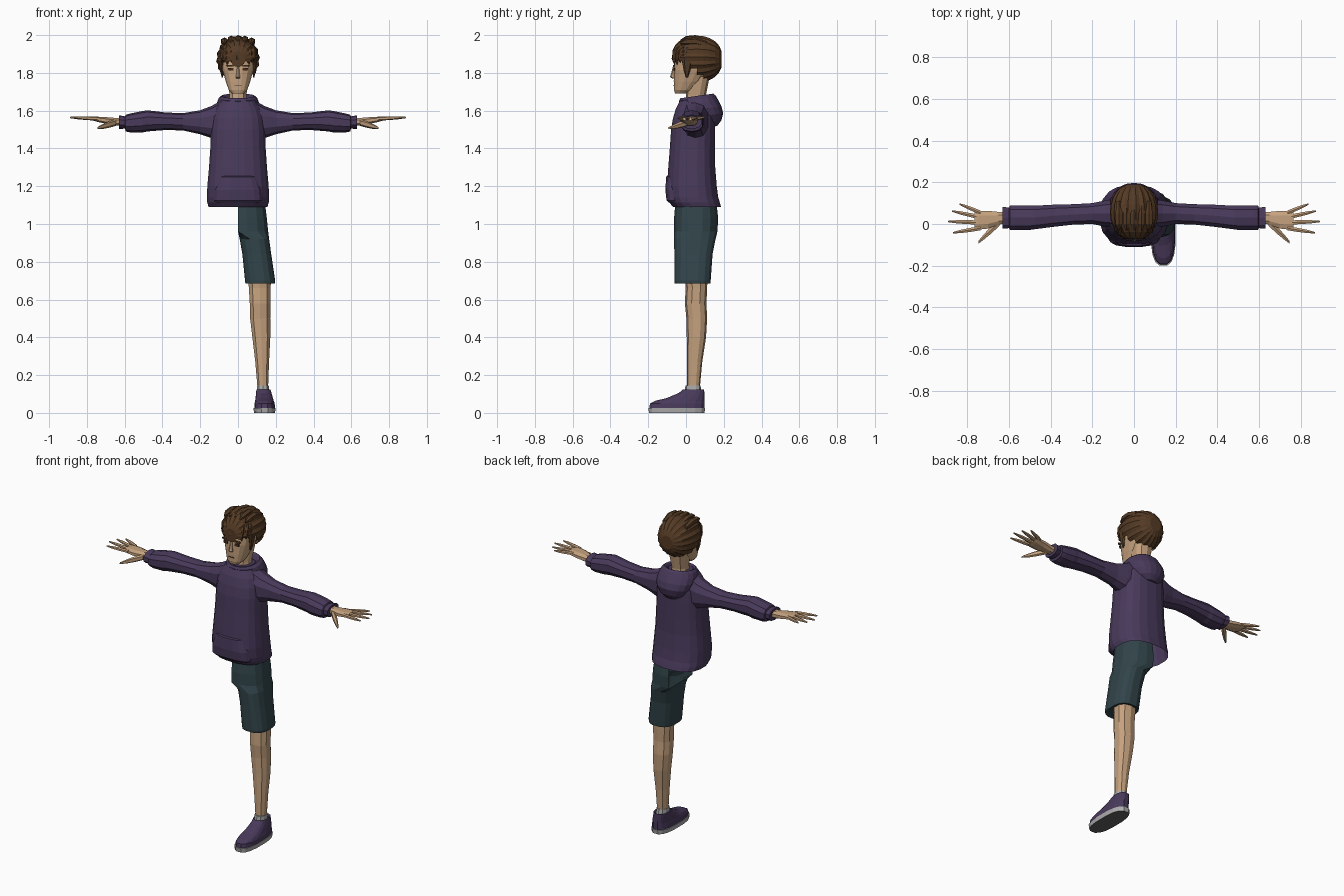
import bpy, bmesh, math

def mat(name, r, g, b):
    m = bpy.data.materials.new(name)
    m.diffuse_color = (r, g, b, 1)
    return m

PURPLE = mat("hoodie_purple", .066, .042, .105)
TEAL = mat("shorts_teal", .031, .058, .068)
SKIN = mat("skin", .56, .36, .21)
HAIR = mat("hair_brown", .09, .043, .018)
GREY = mat("light_grey", .42, .42, .42)
DARK = mat("tread_grey", .12, .12, .12)
EYE = mat("eye_brown", .06, .025, .015)

AXES = {'x': lambda t, u, v: (t, u, v), 'y': lambda t, u, v: (u, t, v), 'z': lambda t, u, v: (u, v, t)}

def loft(name, axis, rings, m, n=12, p=2.4, caps=(True, True), tilt=0, flute=0,
         flip=False, clamp=False, drop=None):
    """Skin superellipse rings (t, u0, u1, v0, v1) stacked along an axis."""
    bm = bmesh.new()
    loops = []
    for t, u0, u1, v0, v1 in rings:
        loop = []
        for k in range(n):
            a = 2 * math.pi * (k + .5) / n
            c, s = math.cos(a), math.sin(a)
            f = 1 - flute * (k % 2)
            u = (u0 + u1) / 2 + (u1 - u0) / 2 * f * math.copysign(abs(c) ** (2 / p), c)
            dv = (v1 - v0) / 2 * f * math.copysign(abs(s) ** (2 / p), s)
            x, y, z = AXES[axis](t + tilt * dv, u, (v0 + v1) / 2 + dv)
            if clamp:
                x = max(x, 0)
            loop.append(bm.verts.new((-x if flip else x, y, z)))
        loops.append(loop)
    for a, b in zip(loops, loops[1:]):
        for k in range(n):
            j = (k + 1) % n
            bm.faces.new((a[k], a[j], b[j], b[k]))
    if caps[0]:
        bm.faces.new(loops[0][::-1])
    if caps[1]:
        bm.faces.new(loops[-1])
    if drop:
        bad = [f for f in bm.faces if drop(f)]
        bmesh.ops.delete(bm, geom=bad, context='FACES')
    bmesh.ops.recalc_face_normals(bm, faces=bm.faces)
    me = bpy.data.meshes.new(name)
    bm.to_mesh(me)
    bm.free()
    me.materials.append(m)
    ob = bpy.data.objects.new(name, me)
    bpy.context.collection.objects.link(ob)
    return ob

def sym(z, x, y0, y1):
    return (z, -x, x, y0, y1)

# Hoodie body, open at the hem
loft("hoodie_body", 'z', [
    sym(1.09, .157, -.07, .187), sym(1.115, .165, -.09, .18), sym(1.14, .166, -.098, .172),
    sym(1.2, .164, -.102, .164), sym(1.3, .155, -.095, .156), sym(1.4, .148, -.087, .155),
    sym(1.5, .145, -.08, .155), sym(1.56, .138, -.07, .155), sym(1.61, .122, -.055, .15),
    sym(1.65, .095, -.035, .13), sym(1.665, .06, -.01, .11)], PURPLE, n=20, p=2.5, caps=(False, True))
# Front pocket, only its front stands proud of the body
loft("front_pocket", 'z', [
    sym(1.115, .125, -.094, .02), sym(1.125, .13, -.104, .02), sym(1.18, .125, -.11, .02),
    sym(1.25, .10, -.106, .02), sym(1.255, .098, -.098, .02)], PURPLE, n=16, p=3)
# Hood and collar folding into the neck opening
loft("hood", 'z', [
    sym(1.515, .04, .11, .165), sym(1.54, .08, .07, .187), sym(1.575, .105, .03, .197),
    sym(1.61, .115, .0, .188), sym(1.64, .113, -.03, .172), sym(1.665, .103, -.037, .158),
    sym(1.678, .088, -.03, .145), sym(1.672, .075, -.015, .13), sym(1.64, .055, .0, .11)],
    PURPLE, n=18, p=2.1, tilt=.14)

# Arms and hands on both sides
SLEEVE = [(.07, -.025, .125, 1.45, 1.665), (.14, -.015, .115, 1.455, 1.625),
          (.20, -.002, .102, 1.475, 1.602), (.29, -.005, .097, 1.495, 1.587),
          (.38, -.015, .095, 1.498, 1.59), (.48, -.028, .09, 1.49, 1.602),
          (.505, -.032, .092, 1.485, 1.598), (.57, -.032, .092, 1.485, 1.585),
          (.595, -.03, .09, 1.49, 1.578), (.598, -.022, .08, 1.505, 1.57),
          (.63, -.025, .085, 1.503, 1.575), (.63, -.005, .065, 1.52, 1.56)]
PALM = [(.61, .002, .058, 1.518, 1.562), (.65, -.005, .06, 1.52, 1.563),
        (.70, -.025, .066, 1.53, 1.567), (.745, -.03, .066, 1.54, 1.569),
        (.765, -.022, .06, 1.546, 1.567)]
FINGERS = [(.055, .095, .835), (.032, .062, .872), (.007, .012, .89), (-.02, -.042, .868)]
for side, flip in (("left", False), ("right", True)):
    loft(side + "_sleeve", 'x', SLEEVE, PURPLE, n=10, flip=flip)
    loft(side + "_palm", 'x', PALM, SKIN, n=8, flip=flip)
    for i, (ya, yb, tip) in enumerate(FINGERS):
        rings = []
        for f, w in ((0, .011), (.35, .011), (.7, .009), (1, .004)):
            x, y = .735 + (tip - .735) * f, ya + (yb - ya) * f
            z = 1.557 + .007 * f
            rings.append((x, y - w, y + w, z - w * .9, z + w * .9))
        loft(f"{side}_finger_{i + 1}", 'x', rings, SKIN, n=6, flip=flip)
    loft(side + "_thumb", 'x', [(.645, -.01, .025, 1.52, 1.553), (.68, -.045, -.005, 1.51, 1.545),
         (.715, -.073, -.043, 1.503, 1.53), (.745, -.095, -.08, 1.502, 1.513)], SKIN, n=6, flip=flip)

# Neck and head
loft("neck", 'z', [sym(1.62, .052, -.005, .105), sym(1.68, .046, .0, .105),
                   sym(1.78, .06, .01, .125)], SKIN, n=10)
loft("head", 'z', [
    sym(1.69, .032, -.058, .0), sym(1.71, .05, -.064, .035), sym(1.755, .066, -.066, .085),
    sym(1.815, .083, -.066, .125), sym(1.88, .09, -.059, .15), sym(1.94, .078, -.035, .14),
    sym(1.97, .04, .0, .1)], SKIN, n=16, p=2.6)
loft("nose", 'z', [sym(1.77, .011, -.072, -.05), sym(1.778, .013, -.085, -.05),
                   sym(1.80, .009, -.078, -.05), sym(1.84, .006, -.068, -.05)], SKIN, n=6)
loft("mouth", 'z', [sym(1.734, .02, -.0685, -.06), sym(1.737, .02, -.0685, -.06)], EYE, n=4, p=9)
for side, s in (("left", False), ("right", True)):
    loft(side + "_eye", 'z', [(1.812, .022, .052, -.0675, -.059), (1.827, .022, .054, -.0675, -.059)],
         EYE, n=4, p=9, flip=s)
    loft(side + "_brow", 'z', [(1.834, .016, .06, -.069, -.060), (1.843, .018, .064, -.068, -.059)],
         HAIR, n=4, p=9, flip=s)
    loft(side + "_sideburn", 'z', [(1.775, .078, .086, .0, .01), (1.81, .08, .096, -.012, .022),
         (1.88, .08, .104, -.025, .045)], HAIR, n=6, flip=s)

# Fluted hair shell swept front to back, with the face and nape cut away
def bare(f):
    c = f.calc_center_median()
    return c.z < 1.862 - 1.0 * max(c.y, 0)

rows = []
for j in range(1, 12):
    a = math.pi * j / 12
    r = math.sin(a) ** .8
    rows.append((.058 - .135 * math.cos(a), -.116 * r, .116 * r, 1.873 - .125 * r, 1.873 + .125 * r))
loft("hair_shell", 'y', rows, HAIR, n=36, p=2, flute=.06, drop=bare)
# Swept-up fringe and side tufts
for i in range(9):
    q = (i - 4) / 4
    x, y = .082 * math.sin(q * 1.5), -.060 + .055 * q * q
    rings = []
    for z, w, out in ((1.843 + .012 * (i % 2), .003, 0), (1.875, .016, .006),
                      (1.915, .015, .012), (1.955 - .02 * q * q, .003, .014)):
        cx, cy = x * (1 + out * 5), y - out * .6 + max(0, z - 1.9) * .6
        rings.append((z, cx - w, cx + w, cy - w * .8, cy + w * .8))
    loft(f"hair_tuft_{i + 1}", 'z', rings, HAIR, n=5)
for i in range(5):
    x = (i - 2) * .036
    h = 2.0 - 2.4 * x * x
    loft(f"crown_tuft_{i + 1}", 'y', [
        (-.03, x - .004, x + .004, h - .035, h - .025), (.0, x - .018, x + .018, h - .04, h - .005),
        (.05, x - .019, x + .019, h - .04, h), (.11, x - .012, x + .012, h - .055, h - .02)], HAIR, n=6)

# Shorts: one half of the hips, running into a single leg
loft("shorts", 'z', [
    (1.11, -.145, .145, -.058, .163), (1.03, -.155, .155, -.065, .172), (.96, -.16, .162, -.065, .168),
    (.92, .008, .166, -.065, .158), (.84, .022, .177, -.063, .142), (.70, .036, .198, -.063, .132),
    (.685, .038, .196, -.061, .13), (.69, .052, .18, -.045, .115)], TEAL, n=16, p=2.7,
    caps=(False, True), clamp=True, drop=lambda f: all(v.co.x < .001 for v in f.verts))

# Leg and sock
loft("leg", 'z', [
    (.76, .048, .18, -.01, .115), (.66, .055, .175, -.002, .112), (.58, .06, .174, -.006, .108),
    (.50, .062, .173, .002, .112), (.40, .074, .173, .004, .106), (.27, .09, .166, .004, .086),
    (.12, .103, .16, .005, .072)], SKIN, n=10)
loft("sock", 'z', [(.08, .097, .167, -.01, .085), (.145, .099, .164, -.003, .077),
                   (.145, .106, .157, .005, .07)], GREY, n=10)

# Shoe
loft("shoe_upper", 'z', [
    (.022, .085, .197, -.197, .099), (.05, .087, .195, -.193, .1), (.064, .09, .19, -.165, .1),
    (.078, .092, .186, -.105, .099), (.105, .095, .178, -.04, .098), (.125, .097, .172, -.015, .097),
    (.11, .105, .16, .0, .085)], PURPLE, n=16, p=2.6)
sole = loft("shoe_sole", 'z', [(0, .084, .197, -.198, .1), (.026, .081, .2, -.202, .104)],
            GREY, n=16, p=2.7)
sole.data.materials.append(DARK)
for f in sole.data.polygons:
    if f.normal.z < -.5:
        f.material_index = 1
